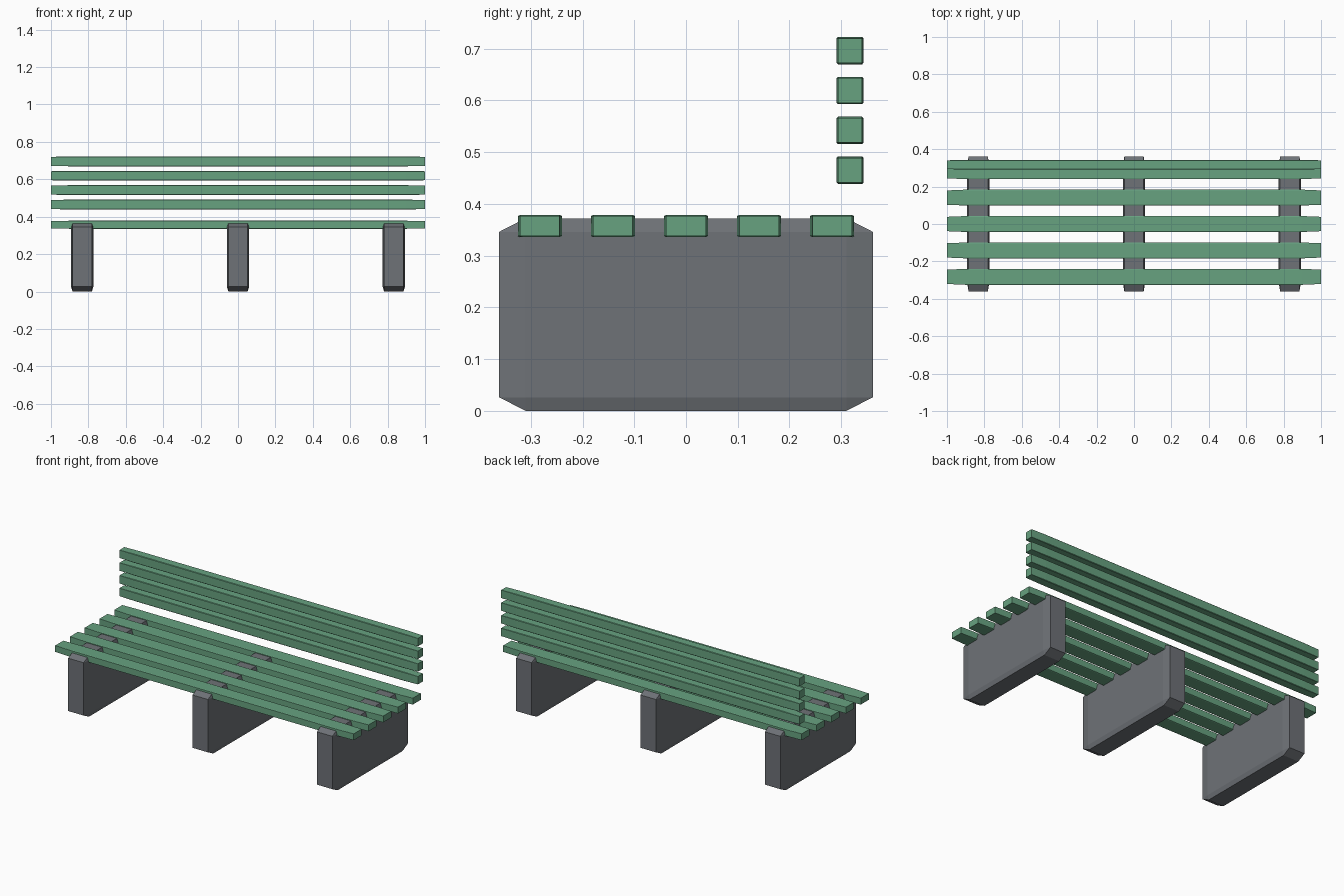
import bpy
import bmesh
from mathutils import Matrix

cube = bpy.data.objects.get("Cube")
if cube:
    bpy.data.objects.remove(cube, do_unlink=True)


def material(name, color):
    mat = bpy.data.materials.new(name)
    mat.use_nodes = True
    mat.diffuse_color = color
    mat.node_tree.nodes["Principled BSDF"].inputs["Base Color"].default_value = color
    return mat


green = material("green paint", (0.136, 0.36, 0.216, 1))
grey = material("grey concrete", (0.156, 0.168, 0.184, 1))


def bevelled_block(name, center, size, bevel, mat):
    """Unit cube with chamfered edges, stretched so the chamfer follows its size."""
    bm = bmesh.new()
    bmesh.ops.create_cube(bm, size=1)
    bmesh.ops.bevel(bm, geom=bm.edges[:], offset=bevel, segments=1,
                    affect='EDGES', profile=0.5)
    bmesh.ops.transform(bm, matrix=Matrix.Diagonal((*size, 1)), verts=bm.verts)
    mesh = bpy.data.meshes.new(name)
    bm.to_mesh(mesh)
    bm.free()
    mesh.materials.append(mat)
    obj = bpy.data.objects.new(name, mesh)
    obj.location = center
    bpy.context.scene.collection.objects.link(obj)
    return obj


# Three concrete supports
for side, x in (("right", -0.833), ("middle", 0), ("left", 0.833)):
    bevelled_block(f"{side}_support", (x, 0, 0.186), (0.12, 0.722, 0.372), 0.07, grey)

# Five seat slats
for i in range(5):
    bevelled_block(f"seat_slat_{i + 1}", (0, (i - 2) * 0.1412, 0.357),
                   (2, 0.085, 0.043), 0.05, green)

# Four backrest slats
for i in range(4):
    bevelled_block(f"back_slat_{i + 1}", (0, 0.317, 0.465 + i * 0.077),
                   (2, 0.052, 0.053), 0.05, green)
